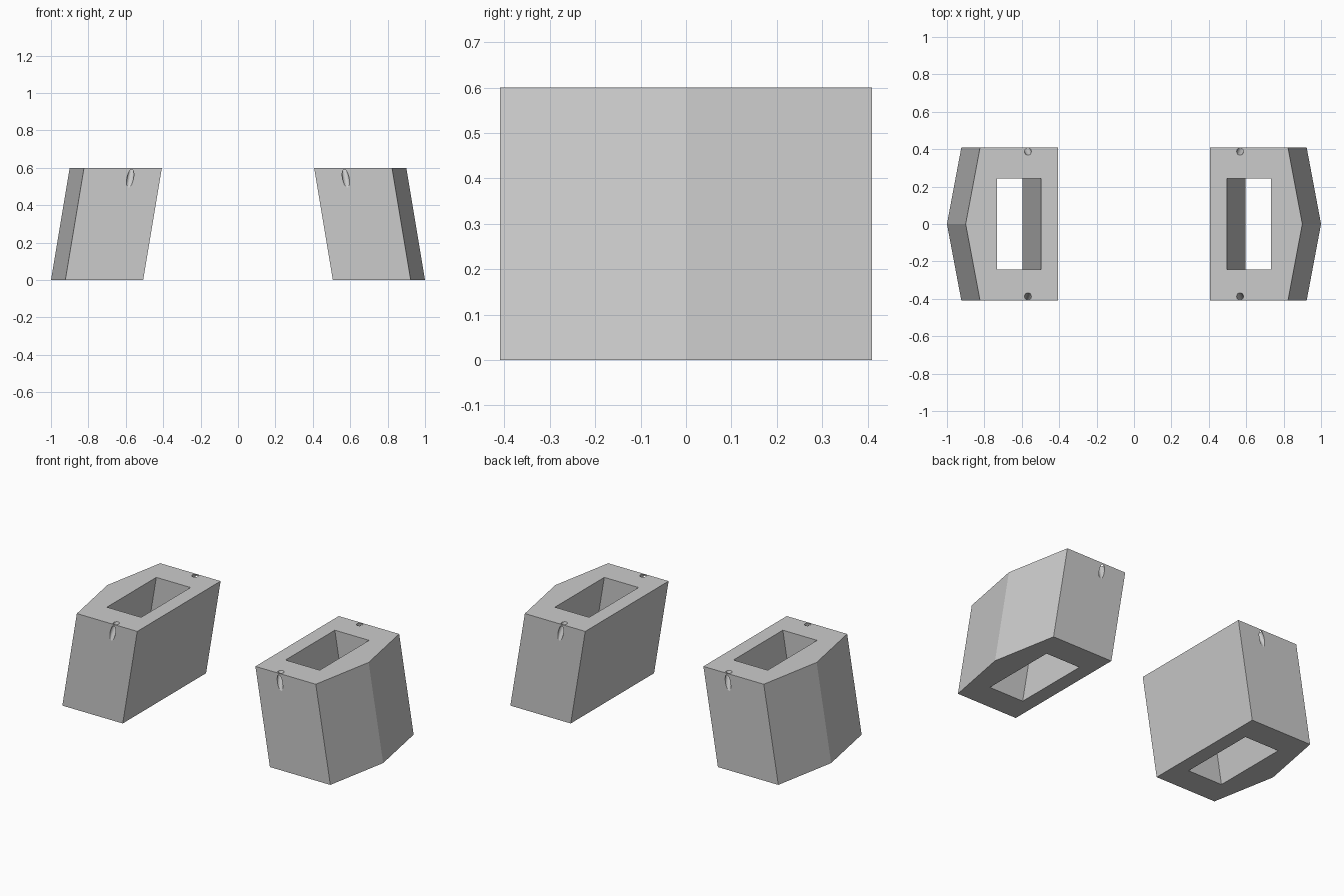
import bpy, bmesh, math
from mathutils import Matrix, Vector

if "Cube" in bpy.data.objects:
    bpy.data.objects.remove(bpy.data.objects["Cube"])

H = 0.6
LEAN = 0.1 / H  # blocks lean inward towards the top


def prism(bm, outline, z0, z1):
    face = bm.faces.new([bm.verts.new((x, y, z0)) for x, y in outline])
    up = bmesh.ops.extrude_face_region(bm, geom=[face])["geom"]
    for v in up:
        if isinstance(v, bmesh.types.BMVert):
            v.co.z = z1


def finish(name, bm):
    for v in bm.verts:
        v.co.x -= LEAN * v.co.z
    bmesh.ops.recalc_face_normals(bm, faces=bm.faces)
    mesh = bpy.data.meshes.new(name)
    bm.to_mesh(mesh)
    bm.free()
    ob = bpy.data.objects.new(name, mesh)
    bpy.context.collection.objects.link(ob)
    return ob


# Leaning block with a pointed outer side
bm = bmesh.new()
prism(bm, [(0.507, -0.41), (0.923, -0.41), (1.0, 0), (0.923, 0.41), (0.507, 0.41)], 0, H)
block = finish("leaning_blocks", bm)

# Cutter: rectangular shaft plus slanted cord holes from top to front and back
bm = bmesh.new()
prism(bm, [(0.597, -0.243), (0.833, -0.243), (0.833, 0.243), (0.597, 0.243)], -0.1, H + 0.1)
for s in (-1, 1):
    top, side = Vector((0.667, s * 0.387, H)), Vector((0.667, s * 0.41, 0.543))
    axis = (top - side).normalized()
    turn = axis.to_track_quat('Z', 'Y').to_matrix().to_4x4()
    bmesh.ops.create_cone(bm, cap_ends=True, segments=24, radius1=0.018, radius2=0.018,
                          depth=0.4, matrix=Matrix.Translation((top + side) / 2) @ turn)
cutter = finish("hole_cutter", bm)
cutter.hide_render = True
cutter.hide_viewport = False
cutter.display_type = 'WIRE'

# Cut the holes, then mirror to the other side
cut = block.modifiers.new("holes", 'BOOLEAN')
cut.operation = 'DIFFERENCE'
cut.solver = 'EXACT'
cut.object = cutter
mirror = block.modifiers.new("mirror", 'MIRROR')
mirror.use_axis = (True, False, False)
mirror.use_mirror_merge = False
